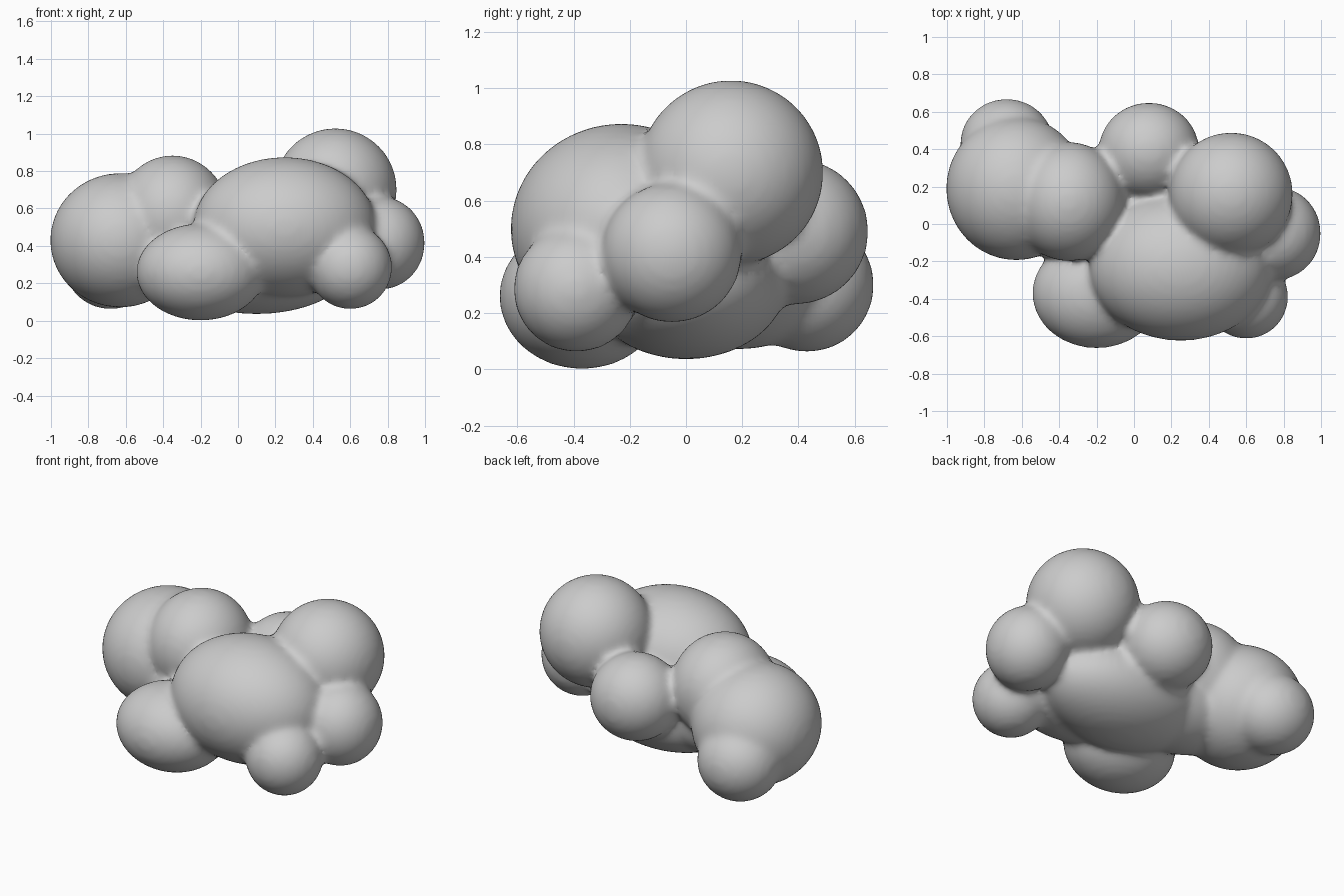
import bpy
import bmesh
from mathutils import Matrix, Vector

if "Cube" in bpy.data.objects:
    bpy.data.objects.remove(bpy.data.objects["Cube"], do_unlink=True)

# Cloud material
grey = bpy.data.materials.new("cloud grey")
grey.use_nodes = True
colour = (0.6, 0.6, 0.6, 1)
grey.diffuse_color = colour
grey.node_tree.nodes["Principled BSDF"].inputs["Base Color"].default_value = colour

# Puffs: centre, radii
puffs = [
    ((0.52, 0.16, 0.70), (0.33, 0.33, 0.33)),     # high rear puff
    ((0.76, -0.05, 0.415), (0.24, 0.25, 0.25)),   # left end puff
    ((0.60, -0.39, 0.285), (0.225, 0.225, 0.225)),  # low front puff
    ((0.25, -0.23, 0.50), (0.49, 0.395, 0.375)),  # big front puff
    ((-0.20, -0.37, 0.26), (0.345, 0.295, 0.26)),  # low front right puff
    ((-0.63, 0.19, 0.43), (0.375, 0.385, 0.36)),  # big right puff
    ((-0.35, 0.12, 0.57), (0.30, 0.32, 0.315)),   # upper right puff
    ((-0.68, 0.43, 0.30), (0.25, 0.24, 0.24)),    # rear right puff
    ((0.08, 0.39, 0.49), (0.27, 0.26, 0.26)),     # rear puff
    ((0.10, 0.00, 0.31), (0.52, 0.36, 0.275)),    # underside
    ((-0.25, 0.05, 0.34), (0.42, 0.27, 0.24)),    # bridge
]

bm = bmesh.new()
for centre, radii in puffs:
    place = Matrix.Translation(centre) @ Matrix.Diagonal(Vector(radii)).to_4x4()
    bmesh.ops.create_icosphere(bm, subdivisions=4, radius=1, matrix=place)
mesh = bpy.data.meshes.new("cloud")
bm.to_mesh(mesh)
bm.free()
mesh.materials.append(grey)
cloud = bpy.data.objects.new("cloud", mesh)
bpy.context.collection.objects.link(cloud)

# Fuse the puffs and soften the creases
fuse = cloud.modifiers.new("fuse", "REMESH")
fuse.mode = "VOXEL"
fuse.voxel_size = 0.02
fuse.use_smooth_shade = True
soften = cloud.modifiers.new("soften", "SMOOTH")
soften.factor = 0.5
soften.iterations = 14
